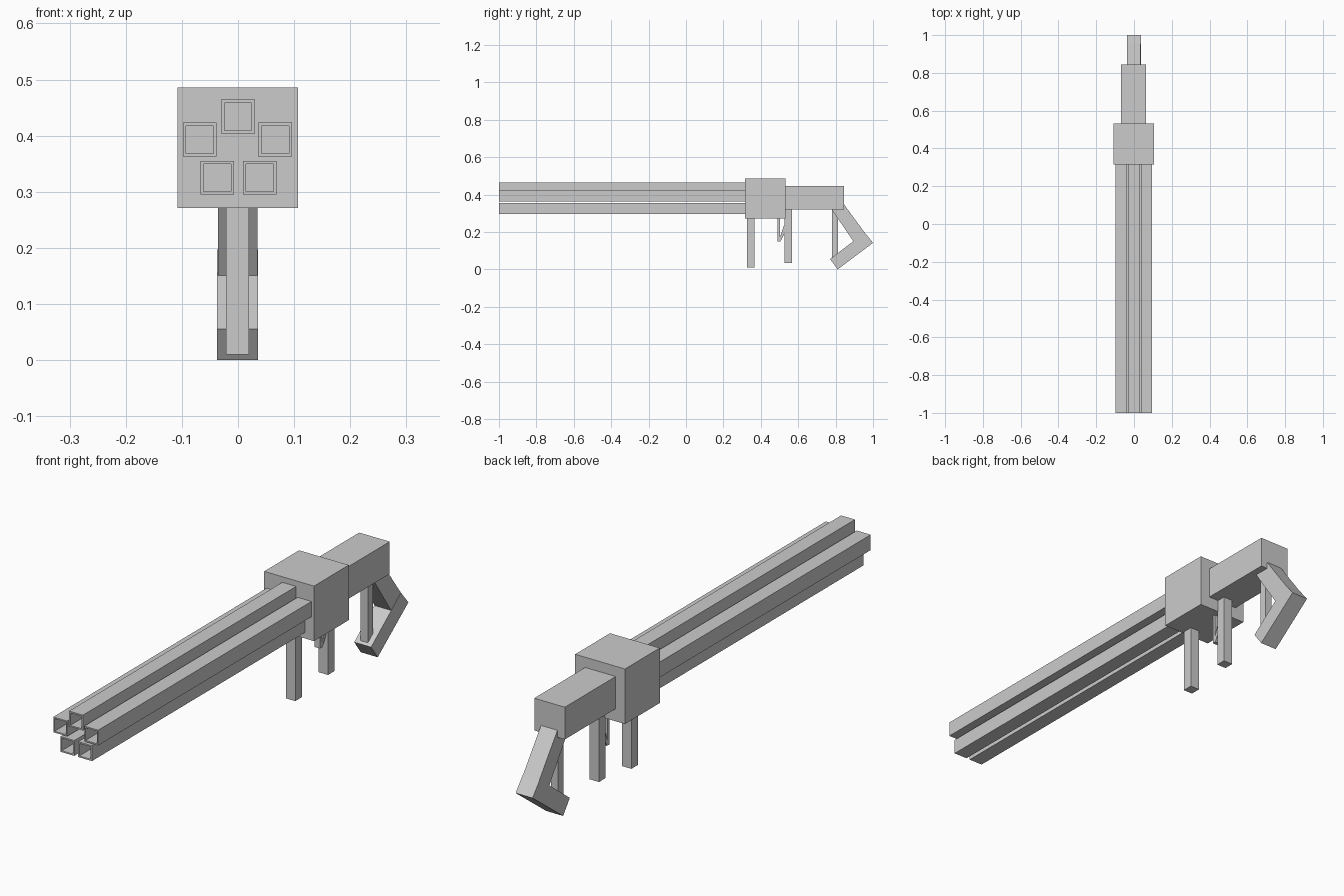
import bpy, bmesh

if "Cube" in bpy.data.objects:
    bpy.data.objects.remove(bpy.data.objects["Cube"])


def prism(name, profile, x0, x1):
    """Extrude a (y, z) profile from x0 to x1."""
    bm = bmesh.new()
    face = bm.faces.new([bm.verts.new((x0, y, z)) for y, z in profile])
    ext = bmesh.ops.extrude_face_region(bm, geom=[face])
    verts = [g for g in ext["geom"] if isinstance(g, bmesh.types.BMVert)]
    bmesh.ops.translate(bm, verts=verts, vec=(x1 - x0, 0, 0))
    bmesh.ops.recalc_face_normals(bm, faces=bm.faces)
    return finish(name, bm)


def finish(name, bm):
    mesh = bpy.data.meshes.new(name)
    bm.to_mesh(mesh)
    bm.free()
    obj = bpy.data.objects.new(name, mesh)
    bpy.context.collection.objects.link(obj)
    return obj


def box(name, x, y, z):
    return prism(name, [(y[0], z[0]), (y[1], z[0]), (y[1], z[1]), (y[0], z[1])], *x)


def square_tube(name, cx, cz, outer, inner, y0, y1):
    """Hollow square barrel along y."""
    bm = bmesh.new()
    signs = [(-1, -1), (1, -1), (1, 1), (-1, 1)]
    rings = [[bm.verts.new((cx + sx * r, y, cz + sz * r)) for sx, sz in signs]
             for r, y in ((outer, y0), (outer, y1), (inner, y1), (inner, y0))]
    for k in range(4):
        a, b = rings[k], rings[(k + 1) % 4]
        for i in range(4):
            j = (i + 1) % 4
            bm.faces.new((a[i], a[j], b[j], b[i]))
    bmesh.ops.recalc_face_normals(bm, faces=bm.faces)
    return finish(name, bm)


# Main housing and rear body
box("housing", (-0.108, 0.107), (0.316, 0.531), (0.271, 0.486))
box("rear_body", (-0.068, 0.064), (0.531, 0.845), (0.32, 0.446))

# Five barrels in a ring
centres = [(0, 0.434), (-0.068, 0.393), (0.066, 0.393), (-0.037, 0.325), (0.039, 0.325)]
for n, (cx, cz) in enumerate(centres, 1):
    square_tube(f"barrel_{n}", cx, cz, 0.03, 0.0245, -1.0, 0.318)

# Grips under the housing
box("front_grip", (-0.021, 0.02), (0.325, 0.367), (0.01, 0.275))
box("rear_grip", (-0.021, 0.02), (0.527, 0.567), (0.035, 0.322))

# Trigger: upright blade and slanted brace
box("trigger_blade", (-0.012, 0.012), (0.49, 0.502), (0.15, 0.271))
prism("trigger_brace", [(0.495, 0.15), (0.505, 0.15), (0.531, 0.2), (0.531, 0.255)],
      -0.012, 0.012)

# Bent shoulder stock with a thin post inside
prism("stock_arm", [(0.779, 0.32), (0.895, 0.150), (0.955, 0.197), (0.84, 0.354)],
      -0.036, 0.035)
prism("stock_foot", [(0.77, 0.055), (0.811, 0.0), (1.0, 0.142), (0.955, 0.197)],
      -0.037, 0.036)
box("stock_post", (-0.016, 0.015), (0.78, 0.812), (0.062, 0.322))
